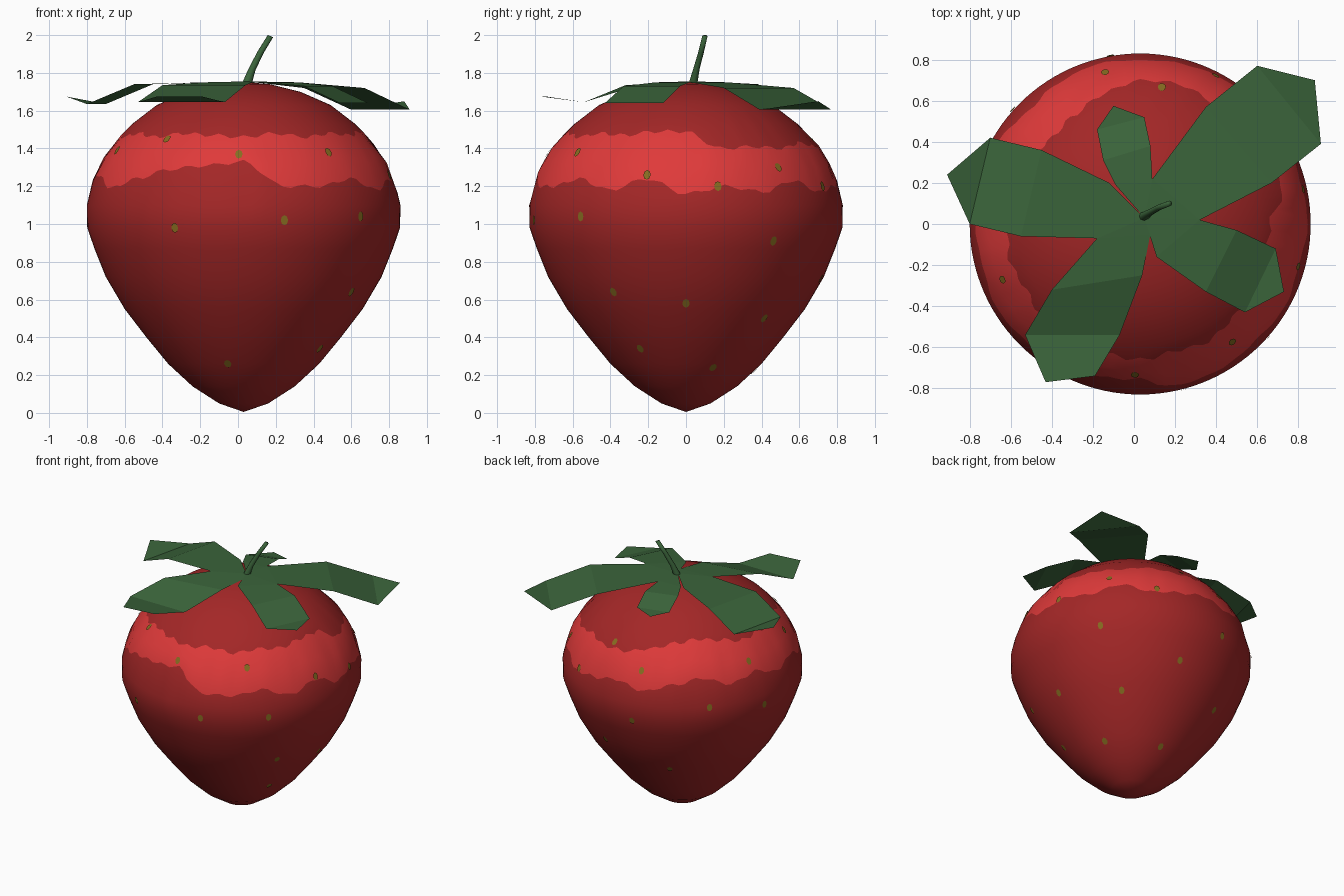
import bpy, bmesh, math
from mathutils import Vector

if "Cube" in bpy.data.objects:
    bpy.data.objects.remove(bpy.data.objects["Cube"])

def material(name, rgb):
    m = bpy.data.materials.new(name)
    m.diffuse_color = (*rgb, 1)
    m.use_nodes = True
    m.node_tree.nodes["Principled BSDF"].inputs["Base Color"].default_value = m.diffuse_color
    return m

DARK = material("dark red", (0.37, 0.02, 0.02))
BRIGHT = material("bright red", (0.74, 0.042, 0.042))
SEED = material("olive seed", (0.24, 0.15, 0.015))
GREEN = material("leaf green", (0.042, 0.125, 0.042))

def finish(name, bm, mats, smooth=False):
    me = bpy.data.meshes.new(name)
    bm.to_mesh(me)
    bm.free()
    for m in mats:
        me.materials.append(m)
    for p in me.polygons:
        p.use_smooth = smooth
    ob = bpy.data.objects.new(name, me)
    bpy.context.collection.objects.link(ob)
    return ob

# Fruit profile: (radius, height)
CX = 0.03
PROFILE = [(0, 0.005), (0.13, 0.05), (0.27, 0.14), (0.40, 0.26), (0.515, 0.40),
           (0.63, 0.55), (0.73, 0.72), (0.79, 0.87), (0.828, 0.98), (0.83, 1.10),
           (0.79, 1.27), (0.70, 1.42), (0.59, 1.53), (0.46, 1.63), (0.30, 1.70),
           (0.14, 1.74), (0, 1.752)]

def radius(z):
    for (r0, z0), (r1, z1) in zip(PROFILE, PROFILE[1:]):
        if z <= z1:
            return r0 + (r1 - r0) * (z - z0) / (z1 - z0)
    return 0

def on_fruit(a, z, out=0):
    r = radius(z) + out
    return Vector((CX + r * math.cos(a), r * math.sin(a), z))

# Wavy edges of the bright band, one height every 15 degrees
LOW = [1.16, 1.2, 1.17, 1.23, 1.17, 1.2, 1.24, 1.2, 1.26, 1.3, 1.24, 1.28,
       1.22, 1.26, 1.19, 1.24, 1.29, 1.31, 1.33, 1.2, 1.2, 1.24, 1.18, 1.24]
HIGH = [1.49, 1.4, 1.41, 1.4, 1.43, 1.41, 1.42, 1.46, 1.5, 1.52, 1.5, 1.47,
        1.48, 1.46, 1.48, 1.46, 1.48, 1.47, 1.46, 1.48, 1.46, 1.48, 1.47, 1.49]

def edge_height(table, a):
    t = a / (2 * math.pi) * 24
    i, f = int(t), t % 1
    f = f * f * (3 - 2 * f)
    return table[i % 24] * (1 - f) + table[(i + 1) % 24] * f + 0.01 * math.sin(31 * a)

# Fruit body
N = 120
bm = bmesh.new()
rings = []
below = [z for r, z in PROFILE[1:10]]
above = [z for r, z in PROFILE[12:-1]]
for k in range(len(below) + 3 + len(above)):
    ring = []
    for i in range(N):
        a = 2 * math.pi * i / N
        lo, hi = edge_height(LOW, a), edge_height(HIGH, a)
        zs = below + [lo, (lo + hi) / 2, hi] + [max(z, hi + 0.01) for z in above]
        ring.append(bm.verts.new(on_fruit(a, zs[k])))
    rings.append(ring)
band = range(len(below), len(below) + 2)
for k, (r0, r1) in enumerate(zip(rings, rings[1:])):
    for i in range(N):
        j = (i + 1) % N
        f = bm.faces.new((r0[i], r0[j], r1[j], r1[i]))
        f.material_index = 1 if k in band else 0
bottom = bm.verts.new((CX, 0, PROFILE[0][1]))
top = bm.verts.new((CX, 0, PROFILE[-1][1]))
for i in range(N):
    j = (i + 1) % N
    bm.faces.new((bottom, rings[0][j], rings[0][i]))
    bm.faces.new((top, rings[-1][i], rings[-1][j]))
finish("fruit_body", bm, [DARK, BRIGHT], True)

# Seeds: thin oval plates at (degrees around, height)
SEEDS = [(233, 1.45), (268, 1.37), (308, 1.38), (244, 0.98), (285, 1.02), (318, 1.04),
         (258, 0.26), (345, 1.26), (12, 1.2), (39, 1.3), (63, 1.2), (35, 0.91),
         (326, 0.64), (0, 0.58), (44, 0.5), (329, 0.34), (22, 0.24), (202, 1.39),
         (81, 1.45), (103, 1.33), (163, 1.35), (138, 1.1), (168, 1.03), (100, 0.97),
         (117, 0.54), (78, 0.71), (85, 0.22)]
bm = bmesh.new()
for deg, z in SEEDS:
    a = math.radians(deg)
    c = on_fruit(a, z, 0.005)
    up = (on_fruit(a, z + 0.02) - on_fruit(a, z - 0.02)).normalized()
    side = Vector((-math.sin(a), math.cos(a), 0))
    pts = [c + side * 0.02 * math.cos(t * math.pi / 4) + up * 0.027 * math.sin(t * math.pi / 4)
           for t in range(8)]
    bm.faces.new([bm.verts.new(p) for p in pts])
finish("seeds", bm, [SEED])

# Leaves: rows of left and right edge points running outwards, with row heights
def leaf(name, lefts, rights, heights):
    bm = bmesh.new()
    rows = [[bm.verts.new((*p, z)) for p in pair]
            for pair, z in zip(zip(lefts, rights), heights)]
    root = bm.verts.new((0.05, 0.03, 1.755))
    bm.faces.new((root, rows[0][1], rows[0][0]))
    for (a, b), (c, d) in zip(rows, rows[1:]):
        bm.faces.new((a, b, d, c))
    if len(lefts) < len(heights):  # pointed end
        tip = bm.verts.new((*TIPS[name], heights[-1]))
        bm.faces.new((rows[-1][0], rows[-1][1], tip))
    finish(name, bm, [GREEN])

TIPS = {"leaf_back_right": (0.88, 0.70), "leaf_left": (-0.91, 0.24),
        "leaf_front_right": (0.73, -0.33), "leaf_back": (-0.10, 0.575)}
leaf("leaf_back_right", [(0.09, 0.22), (0.35, 0.57), (0.60, 0.77)],
     [(0.32, 0.02), (0.67, 0.20), (0.91, 0.39)], [1.75, 1.72, 1.605, 1.65])
leaf("leaf_left", [(-0.12, 0.20), (-0.45, 0.36), (-0.70, 0.42)],
     [(-0.17, -0.07), (-0.55, -0.06), (-0.80, 0.0)][:3], [1.75, 1.74, 1.635, 1.675])
leaf("leaf_front", [(-0.18, -0.07), (-0.40, -0.32), (-0.53, -0.54), (-0.43, -0.77)],
     [(0.08, -0.05), (0.04, -0.25), (-0.07, -0.54), (-0.19, -0.74)],
     [1.75, 1.735, 1.645, 1.675])
leaf("leaf_front_right", [(0.11, -0.16), (0.35, -0.33), (0.54, -0.43)],
     [(0.32, 0.02), (0.50, -0.03), (0.69, -0.12)], [1.75, 1.73, 1.64, 1.64])
leaf("leaf_back", [(0.09, 0.20), (0.08, 0.38), (0.05, 0.52)],
     [(-0.09, 0.19), (-0.15, 0.31), (-0.18, 0.46)], [1.75, 1.74, 1.68, 1.67])

# Stem: tapered, slightly curved tube
bm = bmesh.new()
prev = None
for x, y, z, r in [(0.045, 0.035, 1.735, 0.024), (0.075, 0.055, 1.82, 0.017),
                   (0.12, 0.08, 1.91, 0.015), (0.172, 0.10, 1.995, 0.014)]:
    ring = [bm.verts.new((x + r * math.cos(i * math.pi / 4), y + r * math.sin(i * math.pi / 4),
                          z - 0.4 * r * math.cos(i * math.pi / 4))) for i in range(8)]
    if prev:
        for i in range(8):
            j = (i + 1) % 8
            bm.faces.new((prev[i], prev[j], ring[j], ring[i]))
    prev = ring
bm.faces.new(prev)
finish("stem", bm, [GREEN], True)
